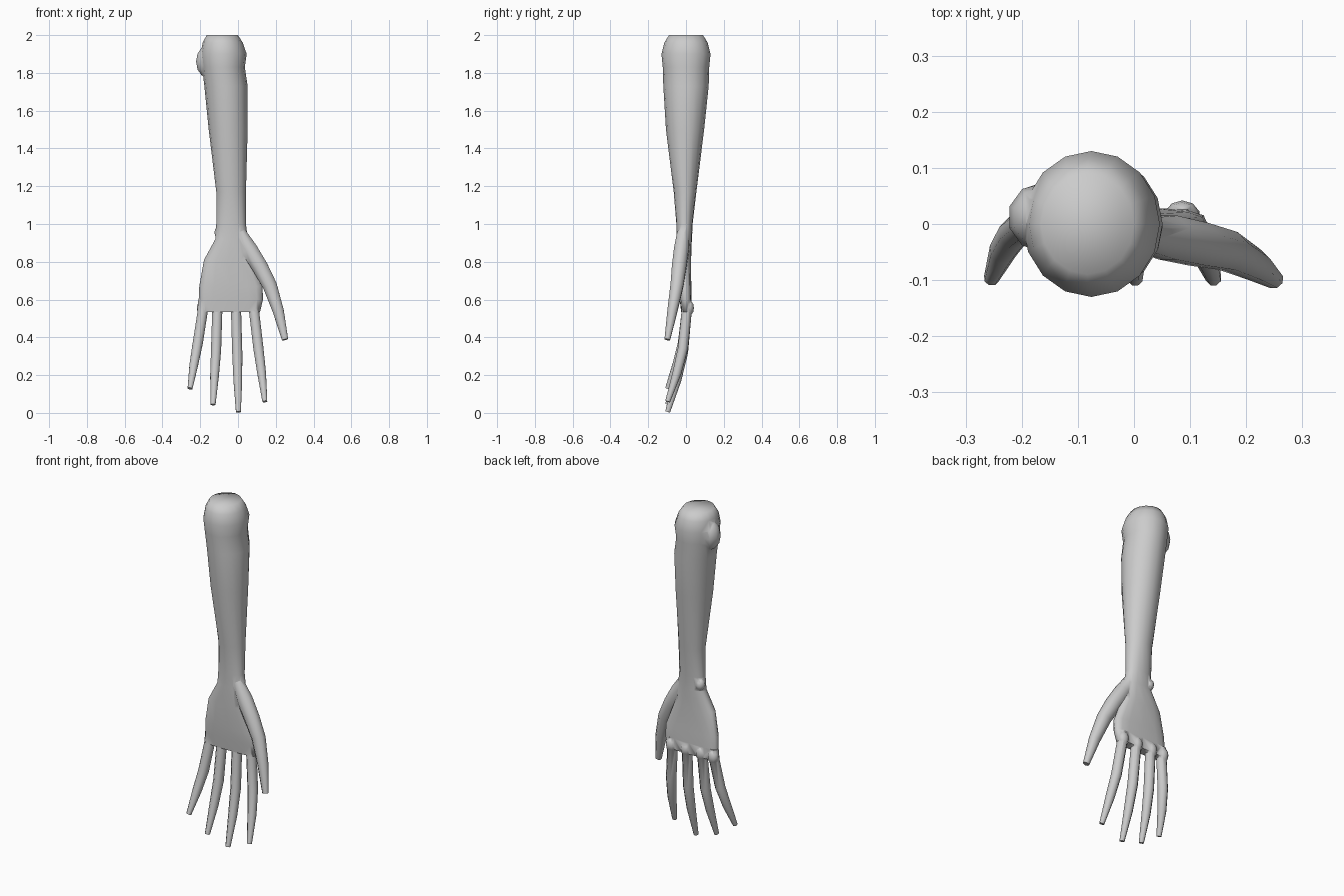
import bpy, bmesh, math
from mathutils import Vector, Matrix

if "Cube" in bpy.data.objects:
    bpy.data.objects.remove(bpy.data.objects["Cube"])


def make_object(name, bm):
    bmesh.ops.recalc_face_normals(bm, faces=bm.faces)
    mesh = bpy.data.meshes.new(name)
    bm.to_mesh(mesh)
    bm.free()
    obj = bpy.data.objects.new(name, mesh)
    bpy.context.collection.objects.link(obj)
    return obj


def skin(name, rings):
    """Closed tube through a list of equal-length point rings."""
    bm = bmesh.new()
    loops = [[bm.verts.new(p) for p in ring] for ring in rings]
    n = len(loops[0])
    for a, b in zip(loops, loops[1:]):
        for i in range(n):
            bm.faces.new((a[i], a[(i + 1) % n], b[(i + 1) % n], b[i]))
    bm.faces.new(loops[0])
    bm.faces.new(loops[-1])
    return make_object(name, bm)


def section(z, left, right, y, ry, power, sides=16):
    """Rounded horizontal section; power below 1 makes it boxier."""
    def bend(v):
        return math.copysign(abs(v) ** power, v)
    cx, rx = (left + right) / 2, (right - left) / 2
    angles = [2 * math.pi * i / sides for i in range(sides)]
    return [(cx + rx * bend(math.cos(a)), y + ry * bend(math.sin(a)), z) for a in angles]


def digit(name, path, flat=1.0, sides=8):
    """Tapered tube along (x, y, z, radius) points."""
    pts = [Vector(p[:3]) for p in path]
    rings = []
    for i, p in enumerate(pts):
        t = (pts[min(i + 1, len(pts) - 1)] - pts[max(i - 1, 0)]).normalized()
        u = Vector((0, 1, 0)).cross(t).normalized()
        v = t.cross(u)
        r = path[i][3]
        angles = [2 * math.pi * (k + 0.5) / sides for k in range(sides)]
        rings.append([p + u * r * math.cos(a) + v * r * flat * math.sin(a) for a in angles])
    return skin(name, rings)


def bump(name, pos, radii):
    bm = bmesh.new()
    bmesh.ops.create_uvsphere(bm, u_segments=10, v_segments=6, radius=1,
                              matrix=Matrix.Translation(pos) @ Matrix.Diagonal((*radii, 1)))
    return make_object(name, bm)


# Forearm and palm: z, left x, right x, centre y, half depth, section power
profile = [
    (2.00, -0.166, 0.000, 0.000, 0.090, 1), (1.96, -0.187, 0.025, 0.000, 0.115, 1),
    (1.90, -0.198, 0.046, 0.000, 0.130, 1), (1.83, -0.190, 0.036, 0.000, 0.123, 1),
    (1.73, -0.178, 0.051, 0.000, 0.120, 1), (1.50, -0.155, 0.051, -0.005, 0.101, 1),
    (1.17, -0.115, 0.042, -0.005, 0.060, 1), (1.00, -0.115, 0.042, -0.008, 0.043, 0.9),
    (0.92, -0.120, 0.052, -0.010, 0.041, 0.85), (0.81, -0.180, 0.075, -0.010, 0.037, 0.75),
    (0.67, -0.205, 0.130, -0.006, 0.034, 0.65), (0.60, -0.208, 0.132, -0.002, 0.031, 0.6),
    (0.535, -0.205, 0.117, 0.001, 0.027, 0.6),
]
arm = skin("arm_and_hand", [section(*row) for row in profile])

parts = []

# Four fingers curling forward, each with a knuckle: base x, mid x, tip x, tip z
fingers = {
    "little": (-0.188, -0.213, -0.254, 0.129),
    "ring": (-0.110, -0.116, -0.132, 0.044),
    "middle": (-0.010, -0.004, 0.002, 0.005),
    "index": (0.086, 0.108, 0.142, 0.060),
}
for name, (bx, mx, tx, tz) in fingers.items():
    span = 0.53 - tz
    parts.append(digit(name + "_finger", [
        (bx, 0.004, 0.60, 0.024),
        (bx, 0.003, 0.53, 0.029),
        (mx, -0.016, 0.53 - 0.40 * span, 0.029),
        ((mx + tx) / 2, -0.048, 0.53 - 0.68 * span, 0.025),
        (tx, -0.097, tz, 0.014)]))
    parts.append(bump(name + "_knuckle", (bx, 0.014, 0.555), (0.032, 0.028, 0.042)))

# Thumb and the web running down to the index finger
parts.append(digit("thumb", [
    (0.010, -0.018, 0.955, 0.034), (0.060, -0.024, 0.865, 0.047),
    (0.115, -0.036, 0.775, 0.046), (0.168, -0.048, 0.675, 0.041),
    (0.213, -0.072, 0.540, 0.032), (0.249, -0.099, 0.388, 0.018)], 0.9))

# Bony bumps on elbow and wrist
parts.append(bump("elbow_bump", (-0.163, 0.012, 1.86), (0.062, 0.062, 0.085)))
parts.append(bump("wrist_bump", (-0.098, 0.006, 0.955), (0.028, 0.028, 0.035)))

# Fuse everything into one skin
bpy.context.view_layer.objects.active = arm
for part in parts:
    mod = arm.modifiers.new("fuse", 'BOOLEAN')
    mod.operation = 'UNION'
    mod.solver = 'EXACT'
    mod.object = part
    bpy.ops.object.modifier_apply(modifier=mod.name)
    bpy.data.objects.remove(part)

bpy.ops.object.select_all(action='DESELECT')
arm.select_set(True)
bpy.ops.object.shade_smooth_by_angle(angle=math.radians(80))
